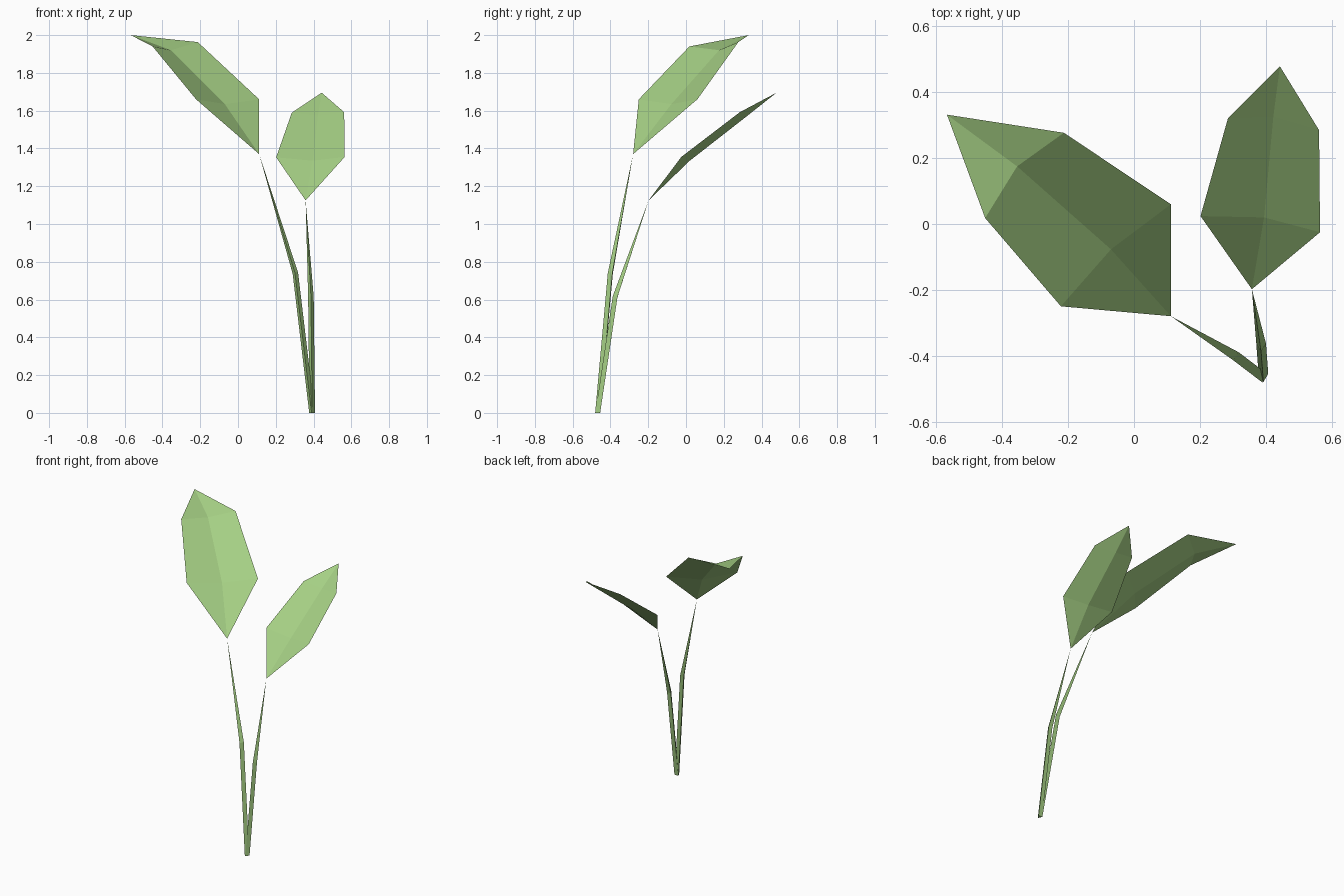
import bpy, bmesh, math
from mathutils import Vector

if "Cube" in bpy.data.objects:
    bpy.data.objects.remove(bpy.data.objects["Cube"])

green = bpy.data.materials.new("leaf green")
green.diffuse_color = (0.376, 0.624, 0.231, 1)
green.use_nodes = True
green.node_tree.nodes["Principled BSDF"].inputs["Base Color"].default_value = green.diffuse_color


def finish(name, bm):
    mesh = bpy.data.meshes.new(name)
    bm.to_mesh(mesh)
    bm.free()
    mesh.materials.append(green)
    obj = bpy.data.objects.new(name, mesh)
    bpy.context.collection.objects.link(obj)
    return obj


def leaf(name, base, left, mid, right, tip):
    """Folded leaf sheet: base and tip points, two cross rows of left / midrib / right."""
    bm = bmesh.new()
    b, t = bm.verts.new(base), bm.verts.new(tip)
    rows = [[bm.verts.new(p[i]) for p in (left, mid, right)] for i in (0, 1)]
    lo, hi = rows
    for k in (0, 1):
        bm.faces.new((b, lo[k + 1], lo[k]))
        bm.faces.new((lo[k], lo[k + 1], hi[k + 1], hi[k]))
        bm.faces.new((hi[k], hi[k + 1], t))
    for f in bm.faces:
        f.normal_update()
        if f.normal.z < 0:
            f.normal_flip()
    finish(name, bm)


def stem(name, foot, bend, top, radius, turn):
    """Three-sided stem with one bend, tapering to a point at the leaf."""
    foot, bend, top = Vector(foot), Vector(bend), Vector(top)
    bm = bmesh.new()
    tilt = Vector((0, 0, 1)).rotation_difference(top - foot)
    offs = [Vector((math.cos(a), math.sin(a), 0)) * radius
            for a in (turn + i * math.tau / 3 for i in range(3))]
    low = [bm.verts.new(foot + o) for o in offs]
    mid = [bm.verts.new(bend + tilt @ o) for o in offs]
    apex = bm.verts.new(top)
    bm.faces.new(low[::-1])
    for i in range(3):
        j = (i + 1) % 3
        bm.faces.new((low[i], low[j], mid[j], mid[i]))
        bm.faces.new((mid[i], mid[j], apex))
    finish(name, bm)


# Tall plant leaf and its stem
tall_base = (0.112, -0.28, 1.37)
leaf("large_leaf", tall_base,
     left=[(-0.222, -0.25, 1.66), (-0.452, 0.018, 1.94)],
     mid=[(-0.07, -0.077, 1.635), (-0.355, 0.175, 1.92)],
     right=[(0.112, 0.06, 1.66), (-0.213, 0.277, 1.963)],
     tip=(-0.568, 0.332, 2.0))
stem("large_leaf_stem", (0.391, -0.464, 0), (0.303, -0.397, 0.74),
     tall_base, 0.017, math.radians(25))

# Short plant leaf and its stem
short_base = (0.358, -0.198, 1.125)
leaf("small_leaf", short_base,
     left=[(0.202, 0.024, 1.353), (0.285, 0.32, 1.59)],
     mid=[(0.395, 0.02, 1.335), (0.423, 0.325, 1.573)],
     right=[(0.565, -0.025, 1.355), (0.562, 0.285, 1.592)],
     tip=(0.443, 0.479, 1.695))
stem("small_leaf_stem", (0.393, -0.463, 0), (0.386, -0.371, 0.615),
     short_base, 0.017, math.radians(30))
